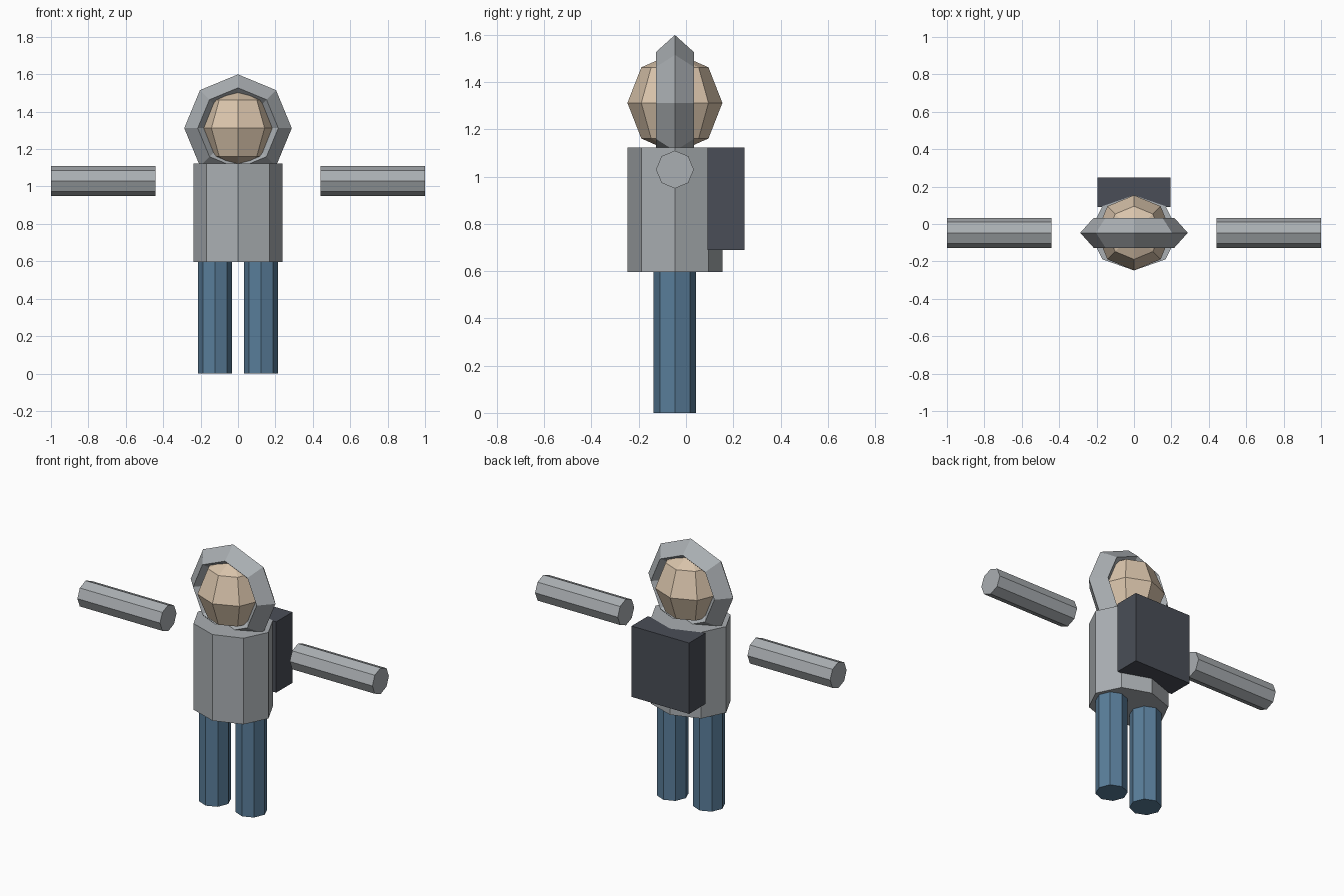
import bpy
from math import pi

if "Cube" in bpy.data.objects:
    bpy.data.objects.remove(bpy.data.objects["Cube"])

Y = -0.047  # centre line of the body, the pack hangs behind it


def material(name, rgb):
    m = bpy.data.materials.new(name)
    m.diffuse_color = (*rgb, 1)
    m.use_nodes = True
    m.node_tree.nodes["Principled BSDF"].inputs["Base Color"].default_value = m.diffuse_color
    return m


skin = material("skin", (0.70, 0.555, 0.41))
blue = material("trouser_blue", (0.10, 0.205, 0.32))
dark = material("pack_dark", (0.068, 0.076, 0.095))
grey = material("suit_grey", (0.40, 0.425, 0.445))


def finish(name, scale=(1, 1, 1), mat=grey):
    ob = bpy.context.object
    ob.name = name
    ob.scale = scale
    ob.data.materials.append(mat)
    return ob


def octagon_rod(name, radius, length, loc, rot=(0, 0, 0), scale=(1, 1, 1), mat=grey):
    bpy.ops.mesh.primitive_cylinder_add(vertices=8, radius=radius, depth=length,
                                        location=loc, rotation=rot)
    return finish(name, scale, mat)


# Torso: oval eight-sided column
octagon_rod("torso", 0.201, 0.528, (0, Y, 0.86), scale=(1.19, 1, 1))

# Arms and legs, one per side
for side, s in (("left", 1), ("right", -1)):
    octagon_rod(side + "_arm", 0.08, 0.56, (s * 0.72, Y, 1.03), rot=(0, pi / 2, 0))
    octagon_rod(side + "_leg", 0.09, 0.6, (s * 0.123, Y, 0.3), mat=blue)

# Head: low-poly ball
bpy.ops.mesh.primitive_uv_sphere_add(segments=8, ring_count=4, radius=0.201,
                                     location=(0, Y, 1.312))
finish("head", (1, 1, 1.06), skin)

# Hood: eight-sided ring with a diamond section, standing upright round the head
bpy.ops.mesh.primitive_torus_add(major_segments=8, minor_segments=4,
                                 major_radius=0.2155, minor_radius=0.072,
                                 location=(0, Y, 1.312), rotation=(pi / 2, 0, 0))
finish("hood", (1, 1, 0.08 / 0.072))

# Backpack
bpy.ops.mesh.primitive_cube_add(size=1, location=(0, 0.17, 0.907))
finish("backpack", (0.39, 0.157, 0.434), dark)
